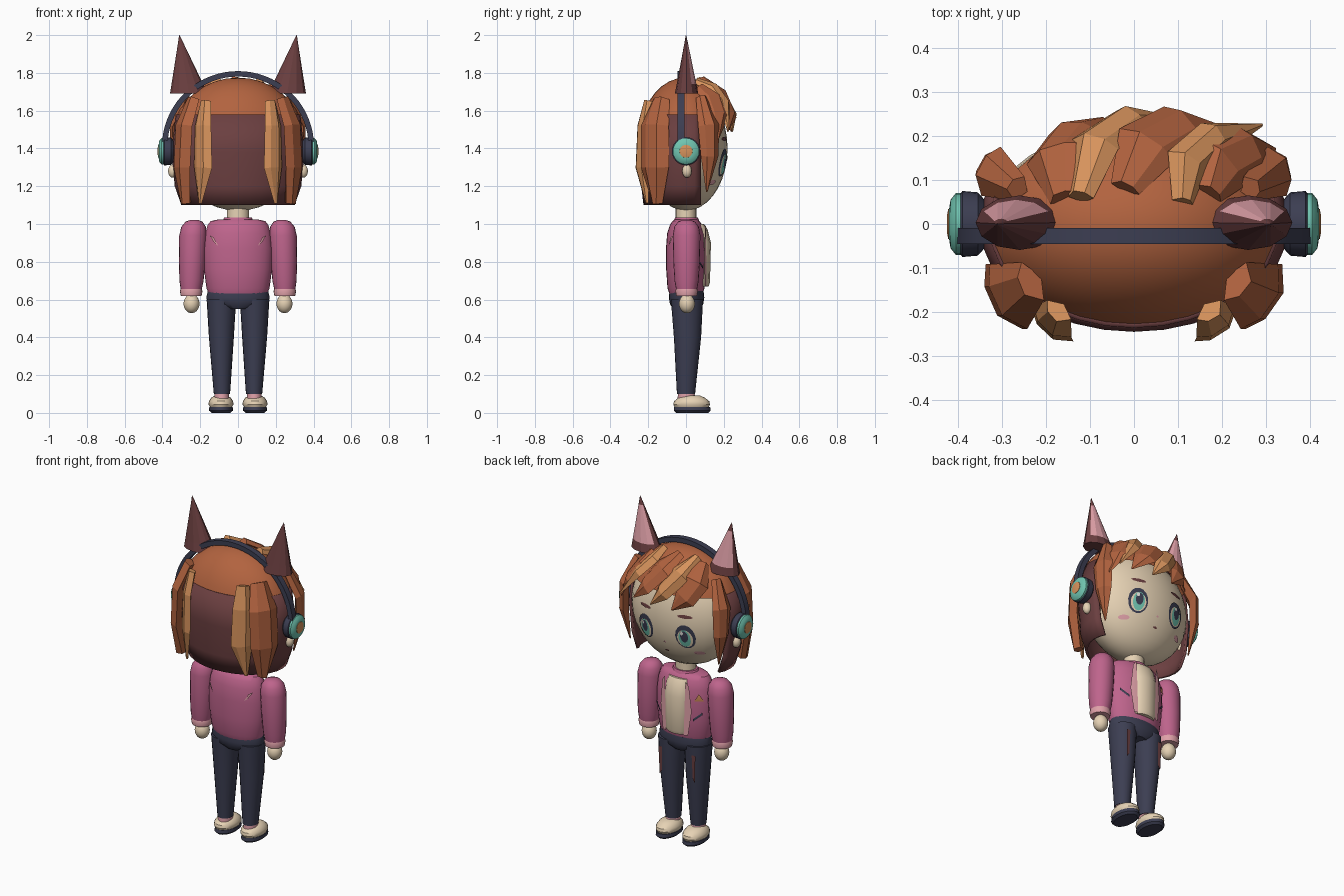
import bpy, bmesh, math
from mathutils import Vector

cube = bpy.data.objects.get("Cube")
if cube:
    bpy.data.objects.remove(cube)


def material(name, code):
    rgb = [int(code[i:i + 2], 16) / 255 for i in (0, 2, 4)]
    rgba = [c / 12.92 if c < 0.04 else ((c + 0.055) / 1.055) ** 2.4 for c in rgb] + [1]
    m = bpy.data.materials.new(name)
    m.use_nodes = True
    m.diffuse_color = rgba
    m.node_tree.nodes["Principled BSDF"].inputs["Base Color"].default_value = rgba
    return m


HAIR = material("copper hair", "B2633F")
LIGHT = material("light hair", "D7935C")
DARK = material("dark brown", "6B3F40")
SKIN = material("skin cream", "E6D2B4")
JACKET = material("rose jacket", "BE648C")
PINK = material("pale pink", "DFA0A8")
NAVY = material("navy", "3C3E52")
TEAL = material("teal", "70C4B0")
WHITE = material("white", "F4F0EA")


def finish(name, bm, mats, smooth=True, rule=None):
    """Turn a bmesh into an object, with sharp edges and face colours by rule."""
    bmesh.ops.recalc_face_normals(bm, faces=bm.faces)
    for f in bm.faces:
        f.smooth = smooth
        if rule and rule(f.calc_center_median(), f.normal):
            f.material_index = 1
    for e in bm.edges:
        e.smooth = e.calc_face_angle(0) < math.radians(35)
    mesh = bpy.data.meshes.new(name)
    bm.to_mesh(mesh)
    bm.free()
    for m in mats:
        mesh.materials.append(m)
    ob = bpy.data.objects.new(name, mesh)
    bpy.context.collection.objects.link(ob)
    return ob


def skin_rings(bm, rings, cap=True):
    rows = [[bm.verts.new(p) for p in ring] for ring in rings]
    n = len(rows[0])
    for a, b in zip(rows, rows[1:]):
        for i in range(n):
            bm.faces.new((a[i], a[(i + 1) % n], b[(i + 1) % n], b[i]))
    if cap:
        bm.faces.new(rows[0])
        bm.faces.new(rows[-1])


def loft(name, rings, mats, n=20, cap=True, smooth=True, rule=None, cut=None):
    """Stack of ellipses given as x, y, z, x radius, y radius."""
    bm = bmesh.new()
    turn = [2 * math.pi * i / n for i in range(n)]
    skin_rings(bm, [[(x + rx * math.cos(a), y + ry * math.sin(a), z) for a in turn]
                    for x, y, z, rx, ry in rings], cap)
    if cut is not None:
        bmesh.ops.bisect_plane(bm, geom=bm.verts[:] + bm.edges[:] + bm.faces[:],
                               plane_co=(0, cut, 0), plane_no=(0, 1, 0), clear_outer=True)
    return finish(name, bm, mats, smooth, rule)


def ellipsoid(name, loc, radii, mat, cut_z=None):
    bm = bmesh.new()
    bmesh.ops.create_uvsphere(bm, u_segments=32, v_segments=18, radius=1)
    for v in bm.verts:
        v.co = Vector([c + r * k for c, r, k in zip(loc, radii, v.co)])
    if cut_z:
        bmesh.ops.bisect_plane(bm, geom=bm.verts[:] + bm.edges[:] + bm.faces[:],
                               plane_co=(0, 0, cut_z), plane_no=(0, 0, -1), clear_outer=True)
    return finish(name, bm, [mat])


RIDGED = [(-1, 0), (-0.35, 1), (0.5, 0.8), (1, 0), (0, -0.7)]
SQUARE = [(-1, -1), (-1, 1), (1, 1), (1, -1)]


def sweep(name, path, widths, thick, mat, section=RIDGED, smooth=False):
    """Sweep a section along a path, its thickness pointing away from the head."""
    bm = bmesh.new()
    pts = [Vector(p) for p in path]
    rings = []
    for i, p in enumerate(pts):
        t = (pts[min(i + 1, len(pts) - 1)] - pts[max(i - 1, 0)]).normalized()
        out = p - Vector((0, p.y if section is SQUARE else 0, 1.41))
        out = (out - t * out.dot(t)).normalized()
        side = t.cross(out)
        w = widths[i]
        th = thick * min(1, w / 0.03)
        rings.append([p + side * w * a + out * th * b for a, b in section])
    skin_rings(bm, rings)
    return finish(name, bm, [mat], smooth)


def decal(name, outline, mat, surface, lift):
    """Thin painted plate that follows a curved surface."""
    bm = bmesh.new()
    n = len(outline)
    cx, cz = sum(p[0] for p in outline) / n, sum(p[1] for p in outline) / n

    def put(x, z):
        y = surface(x, z)
        return bm.verts.new((x, y + math.copysign(lift, y), z))
    mid = put(cx, cz)
    inner = [put((x + cx) / 2, (z + cz) / 2) for x, z in outline]
    outer = [put(x, z) for x, z in outline]
    for i in range(n):
        j = (i + 1) % n
        bm.faces.new((mid, inner[i], inner[j]))
        bm.faces.new((inner[i], outer[i], outer[j], inner[j]))
    ob = finish(name, bm, [mat])
    # plates face away from the body
    if ob.data.polygons[0].normal.y * surface(cx, cz) < 0:
        ob.data.flip_normals()


def oval(x, z, rx, rz, n=16):
    return [(x + rx * math.cos(2 * math.pi * i / n), z + rz * math.sin(2 * math.pi * i / n)) for i in range(n)]


def face_y(x, z):
    return 0.22 * math.sqrt(max(0, 1 - (x / 0.335) ** 2 - ((z - 1.4) / 0.33) ** 2))


def chest_y(x, z):
    return 0.106 * math.sqrt(max(0, 1 - (x / 0.185) ** 2))


def back_y(x, z):
    return -chest_y(x, z)


# Head, hair cap and hair at the back
ellipsoid("head", (0, 0, 1.4), (0.335, 0.22, 0.33), SKIN)
ellipsoid("hair_cap", (0, -0.005, 1.44), (0.355, 0.245, 0.335), HAIR, 1.57)
back = loft("back_hair", [(0, 0, 1.1, 0.3, 0.225), (0, 0, 1.2, 0.335, 0.237),
                          (0, 0, 1.38, 0.352, 0.245), (0, 0, 1.58, 0.33, 0.236)],
            [DARK], 32, cap=False, cut=0.08)
back.modifiers.new("thickness", "SOLIDIFY").thickness = 0.015

# Swept fringe
taper = (0.035, 0.075, 0.065, 0.004)
sweep("fringe_light_right", [(-.12, .06, 1.755), (-.09, .18, 1.69), (-.01, .235, 1.58), (.07, .245, 1.49)],
      (0.03, 0.06, 0.05, 0.004), 0.03, LIGHT)
sweep("fringe_centre", [(-.02, .08, 1.76), (.03, .18, 1.695), (.11, .225, 1.59), (.2, .22, 1.49)],
      taper, 0.025, HAIR)
sweep("fringe_light_left", [(.11, .05, 1.75), (.12, .14, 1.715), (.18, .195, 1.64), (.29, .225, 1.49)],
      (0.025, 0.05, 0.045, 0.004), 0.03, LIGHT)
sweep("fringe_right", [(-.16, .06, 1.73), (-.18, .16, 1.66), (-.14, .21, 1.57), (-.07, .24, 1.49)],
      taper, 0.025, HAIR)
sweep("fringe_left", [(.17, .07, 1.72), (.2, .14, 1.67), (.26, .17, 1.58), (.32, .17, 1.45)],
      taper, 0.025, HAIR)

for s, side in ((1, "left"), (-1, "right")):
    # Side and back locks
    sweep(side + "_side_lock", [(s * .26, .08, 1.67), (s * .325, .12, 1.52), (s * .325, .125, 1.36),
                                (s * .3, .11, 1.17)], (0.03, 0.06, 0.05, 0.004), 0.03, HAIR)
    sweep(side + "_back_lock", [(s * .23, -.13, 1.66), (s * .285, -.165, 1.52), (s * .295, -.165, 1.3),
                                (s * .27, -.15, 1.11)], (0.05, 0.085, 0.085, 0.03), 0.035, HAIR)
    sweep(side + "_light_back_lock", [(s * .17, -.195, 1.65), (s * .185, -.222, 1.52), (s * .185, -.23, 1.3),
                                      (s * .2, -.205, 1.11)], (0.035, 0.055, 0.06, 0.01), 0.025, LIGHT)

    # Pointed ears with a pink inside
    loft(side + "_pointed_ear", [(s * .26, .003, 1.69, .1, .062), (s * .268, .003, 1.74, .084, .052),
                                 (s * .302, .001, 1.95, .017, .011), (s * .311, 0, 2, .001, .001)],
         [DARK, PINK], 12, smooth=False, rule=lambda c, n: n.y > 0.75 and 1.72 < c.z < 1.95)
    ellipsoid(side + "_ear", (s * .345, .005, 1.28), (0.025, 0.025, 0.035), SKIN)

    # Headphone cup
    for part, mat, rings in (
            ("cushion", NAVY, ((.335, .05), (.355, .072), (.39, .075), (.405, .055))),
            ("cup", TEAL, ((.375, .05), (.385, .07), (.405, .07), (.417, .055), (.42, .035))),
            ("cup_centre", LIGHT, ((.41, .036), (.422, .034), (.425, .02)))):
        ob = loft(side + "_headphone_" + part, [(0, 0, x, r, r) for x, r in rings], [mat], 24)
        ob.rotation_euler.y = s * math.pi / 2
        ob.location.z = 1.385

    # Eye, brow and cheek
    x = s * 0.133
    decal(side + "_eye_rim", oval(x, 1.325, .058, .075), NAVY, face_y, 0.004)
    decal(side + "_eye_white", oval(x, 1.315, .045, .056), SKIN, face_y, 0.007)
    decal(side + "_iris", oval(x, 1.317, .034, .055), TEAL, face_y, 0.010)
    decal(side + "_pupil", oval(x, 1.33, .022, .036), NAVY, face_y, 0.013)
    decal(side + "_eye_glint", oval(x + .012, 1.352, .01, .012, 8), WHITE, face_y, 0.016)
    decal(side + "_brow", oval(x, 1.45, .045, .011, 8), DARK, face_y, 0.004)
    decal(side + "_cheek", oval(s * .19, 1.22, .028, .013), PINK, face_y, 0.004)

    # Arm, cuff and hand
    loft(side + "_sleeve", [(s * x, .003, z, r, r) for x, z, r in (
        (.232, 1.022, .02), (.233, 1.012, .045), (.235, .985, .065), (.238, .94, .073),
        (.243, .8, .07), (.246, .7, .064), (.248, .65, .055))], [JACKET])
    loft(side + "_cuff", [(s * .248, .003, z, r, r) for z, r in ((.66, .055), (.645, .06), (.62, .055))], [PINK])
    ellipsoid(side + "_hand", (s * .246, .005, .578), (0.042, 0.042, 0.05), SKIN)

    # Leg and shoe
    loft(side + "_trouser_leg", [(s * .088, .005, .6, .078, .085), (s * .088, .008, .4, .066, .072),
                                 (s * .085, 0, .1, .043, .048)], [NAVY])
    loft(side + "_sock", [(s * .086, 0, .11, .038, .042), (s * .086, .005, .07, .04, .05)], [PINK])
    loft(side + "_shoe", [(s * .09, .03, z, rx, ry) for z, rx, ry in (
        (.03, .058, .09), (.045, .066, .097), (.062, .064, .093), (.08, .052, .07), (.092, .032, .045))], [SKIN])
    loft(side + "_sole", [(s * .09, .033, z, rx, ry) for z, rx, ry in (
        (0, .05, .085), (.012, .063, .098), (.032, .062, .095))], [NAVY])
    decal(side + "_trouser_fade", [(s * .1, .55), (s * .125, .55), (s * .12, .38), (s * .105, .4)], DARK,
          lambda x, z: 0.083 + 0.03 * (z - .5), 0.004)

    # Jacket trims
    decal(side + "_back_slash", [(s * .15, .94), (s * .13, .93), (s * .105, .885), (s * .125, .9)],
          PINK, back_y, 0.005)
    decal(side + "_chest_slash", [(s * .155, .815), (s * .155, .8), (s * .11, .76), (s * .11, .775)],
          NAVY, chest_y, 0.006)
    decal(side + "_lapel", [(s * .07, 1), (s * .09, .97), (s * .105, .82), (s * .085, .67), (s * .06, .67)],
          PINK, chest_y, 0.008)

decal("jacket_triangle", [(-.14, .93), (-.162, .885), (-.118, .885)], LIGHT, chest_y, 0.006)
decal("nose", oval(0, 1.265, .008, .006, 8), PINK, face_y, 0.004)
decal("mouth", oval(0, 1.205, .014, .006, 8), DARK, face_y, 0.004)

# Headphone band
arc = [math.pi * (-0.03 + 1.06 * i / 36) for i in range(37)]
sweep("headphone_band", [(0.388 * math.cos(a), -.027, 1.41 + 0.385 * math.sin(a)) for a in arc],
      [0.018] * 37, 0.024, NAVY, SQUARE, True)

# Torso, shirt, neck and hips
loft("jacket", [(0, 0, z, rx, ry) for z, rx, ry in (
    (.63, .155, .088), (.66, .167, .098), (.76, .18, .105), (.87, .184, .106), (.95, .174, .1),
    (.995, .16, .085), (1.015, .145, .072), (1.025, .1, .06))], [JACKET], 28)
loft("collar", [(0, .003, 1.01, .085, .07), (0, .003, 1.035, .072, .06)], [JACKET])
loft("shirt", [(0, .075, z, rx, ry) for z, rx, ry in (
    (.67, .07, .045), (.69, .082, .052), (.9, .082, .057), (.97, .075, .04), (1, .06, .02))], [SKIN], 12)
loft("neck", [(0, 0, .99, .06, .055), (0, 0, 1.12, .058, .054)], [SKIN])
loft("hips", [(0, .003, z, rx, ry) for z, rx, ry in (
    (.55, .07, .07), (.575, .155, .088), (.61, .168, .094), (.645, .16, .09))], [NAVY], 24)
